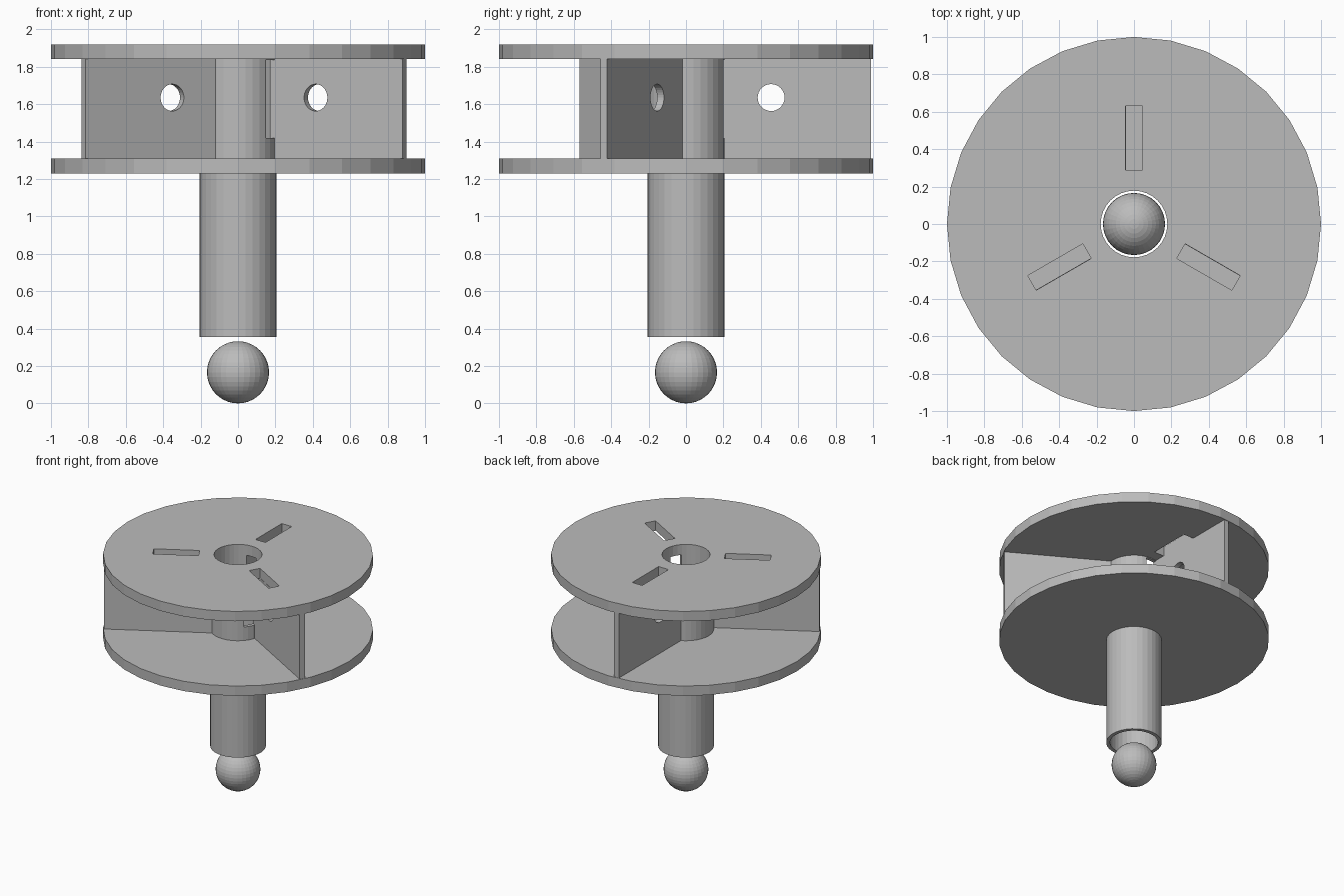
import bpy, bmesh, math
from mathutils import Matrix

if "Cube" in bpy.data.objects:
    bpy.data.objects.remove(bpy.data.objects["Cube"])

grey = bpy.data.materials.new("plain_grey")
grey.diffuse_color = (0.5, 0.5, 0.5, 1)
grey.use_nodes = True
grey.node_tree.nodes["Principled BSDF"].inputs["Base Color"].default_value = grey.diffuse_color
ANGLES = [math.radians(a) for a in (90, 210, 330)]


def finish(name, bm):
    bmesh.ops.recalc_face_normals(bm, faces=bm.faces)
    me = bpy.data.meshes.new(name)
    bm.to_mesh(me)
    bm.free()
    me.materials.append(grey)
    ob = bpy.data.objects.new(name, me)
    bpy.context.collection.objects.link(ob)
    return ob


def ring(name, r_in, r_out, z0, z1, n=32):
    """Hollow cylinder from a rectangular profile."""
    bm = bmesh.new()
    loops = [[bm.verts.new((r * math.cos(2 * math.pi * i / n), r * math.sin(2 * math.pi * i / n), z))
              for i in range(n)] for r, z in ((r_in, z0), (r_out, z0), (r_out, z1), (r_in, z1))]
    for k in range(4):
        a, b = loops[k], loops[(k + 1) % 4]
        for i in range(n):
            j = (i + 1) % n
            bm.faces.new((a[i], a[j], b[j], b[i]))
    return finish(name, bm)


def add_box(bm, ang, t, p, z):
    """Box along a radial direction: t radial, p sideways, z height ranges."""
    m = Matrix.Rotation(ang, 4, 'Z') @ Matrix.Translation([(a + b) / 2 for a, b in (t, p, z)])
    m = m @ Matrix.Diagonal([b - a for a, b in (t, p, z)] + [1])
    bmesh.ops.create_cube(bm, size=1, matrix=m)


def boxes(name, angles, t, p, z):
    bm = bmesh.new()
    for a in angles:
        add_box(bm, a, t, p, z)
    return finish(name, bm)


def cut(ob, cutter):
    mod = ob.modifiers.new("cut", 'BOOLEAN')
    mod.operation, mod.solver, mod.object = 'DIFFERENCE', 'EXACT', cutter
    bpy.context.view_layer.update()
    me = bpy.data.meshes.new_from_object(ob.evaluated_get(bpy.context.evaluated_depsgraph_get()))
    ob.modifiers.clear()
    ob.data = me
    bpy.data.objects.remove(cutter)


# Round plates, the upper one with three radial slots
ring("lower_plate", 0.19, 1.0, 1.23, 1.31)
upper = ring("upper_plate", 0.178, 1.0, 1.84, 1.92)
cut(upper, boxes("slot_cutter", ANGLES, (0.29, 0.63), (-0.045, 0.045), (1.7, 2.1)))

# Central tube with three windows
tube = ring("central_tube", 0.178, 0.206, 0.355, 1.84)
cut(tube, boxes("window_cutter", ANGLES, (0.1, 0.3), (-0.045, 0.045), (1.42, 1.835)))

# Fins between the plates, each with a round pin hole
for i, a in enumerate(ANGLES):
    fin = boxes(f"fin_{i + 1}", [a], (0.18, 0.99), (0.043, 0.085), (1.31, 1.84))
    bm = bmesh.new()
    m = (Matrix.Rotation(a, 4, 'Z') @ Matrix.Translation((0.455, 0.065, 1.635))
         @ Matrix.Rotation(math.pi / 2, 4, 'X'))
    bmesh.ops.create_cone(bm, cap_ends=True, segments=32, radius1=0.072, radius2=0.072, depth=0.2, matrix=m)
    cut(fin, finish("pin_hole_cutter", bm))

# Ball under the tube
bm = bmesh.new()
bmesh.ops.create_uvsphere(bm, u_segments=32, v_segments=20, radius=0.166,
                          matrix=Matrix.Translation((0, 0, 0.166)))
finish("ball", bm)
